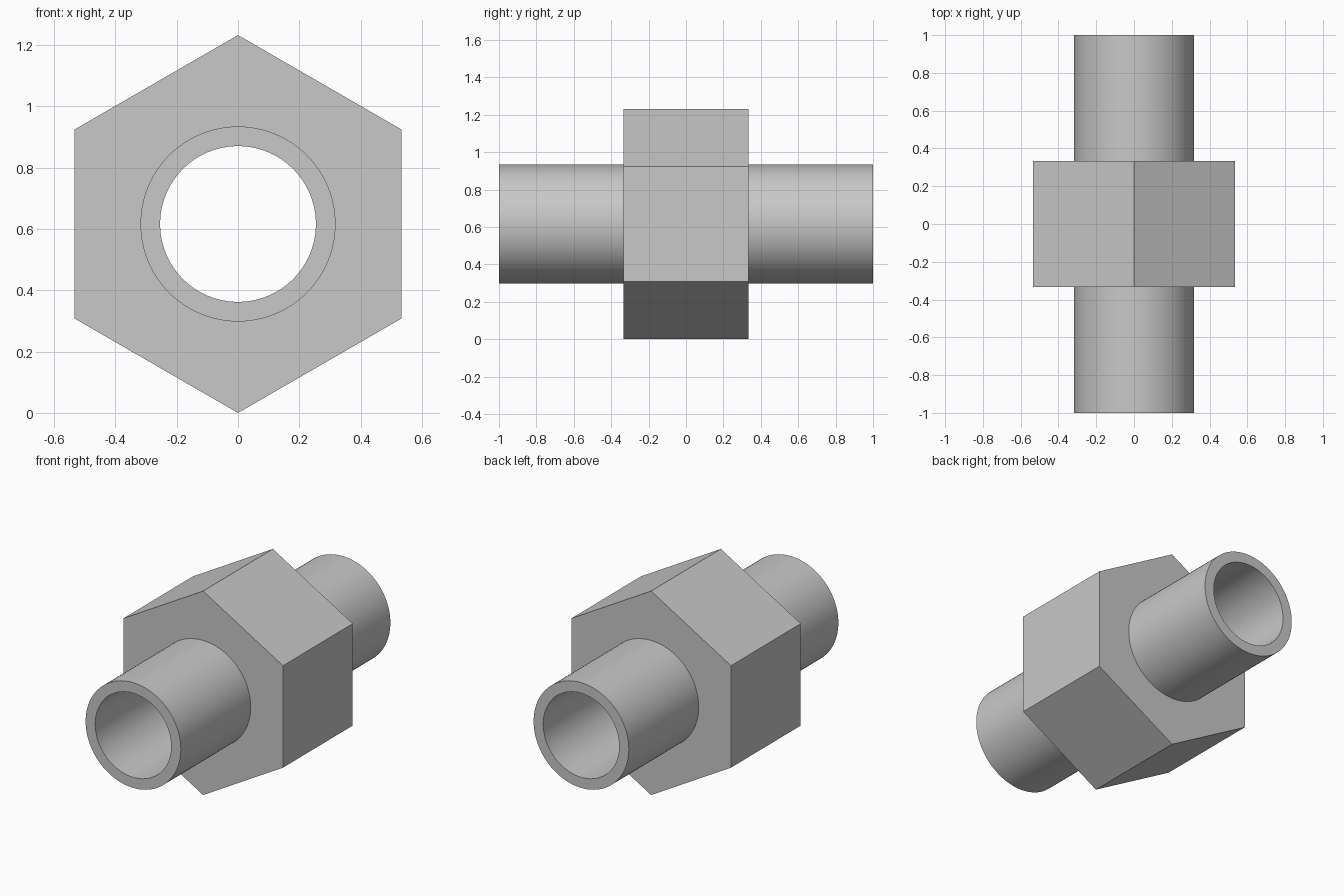
import bpy
import bmesh
from math import cos, pi, radians, sin

if "Cube" in bpy.data.objects:
    bpy.data.objects.remove(bpy.data.objects["Cube"], do_unlink=True)

SEGMENTS = 96
BORE, PIPE = 0.254, 0.318            # pipe radii
CORNER = 0.616                       # hexagon centre to corner
PIPE_END, NUT_END = 1.0, 0.333       # half lengths along y


def round_section(radius):
    return lambda angle: radius


def hex_section(angle):
    # Corners point straight up and down
    offset = (angle - pi / 2) % (pi / 3) - pi / 6
    return CORNER * cos(pi / 6) / cos(offset)


bore, pipe = round_section(BORE), round_section(PIPE)

# Closed outline from one bore end, over the outside, to the other
outline = [(bore, -PIPE_END), (pipe, -PIPE_END), (pipe, -NUT_END),
           (hex_section, -NUT_END), (hex_section, NUT_END),
           (pipe, NUT_END), (pipe, PIPE_END), (bore, PIPE_END)]

bm = bmesh.new()
rings = []
for section, y in outline:
    ring = []
    for i in range(SEGMENTS):
        a = 2 * pi * i / SEGMENTS
        r = section(a)
        ring.append(bm.verts.new((r * cos(a), y, CORNER + r * sin(a))))
    rings.append(ring)

# Skin neighbouring rings; the last closes back through the bore
for k, ring in enumerate(rings):
    following = rings[(k + 1) % len(rings)]
    for i in range(SEGMENTS):
        j = (i + 1) % SEGMENTS
        bm.faces.new((ring[i], ring[j], following[j], following[i]))
bmesh.ops.recalc_face_normals(bm, faces=bm.faces[:])

# Merge each side of the hexagon into one flat face
seams = [bm.edges.get((a, b)) for a, b in zip(rings[3], rings[4])]
flat_seams = [e for e in seams if e.calc_face_angle(0) < radians(1)]
bmesh.ops.dissolve_edges(bm, edges=flat_seams, use_verts=False)

mesh = bpy.data.meshes.new("hex_pipe_fitting")
bm.to_mesh(mesh)
bm.free()
fitting = bpy.data.objects.new("hex_pipe_fitting", mesh)
bpy.context.collection.objects.link(fitting)

# Plain grey metal
grey = bpy.data.materials.new("light_grey")
grey.use_nodes = True
colour = (0.58, 0.58, 0.58, 1)
grey.diffuse_color = colour
grey.node_tree.nodes["Principled BSDF"].inputs["Base Color"].default_value = colour
mesh.materials.append(grey)

# Round walls smooth, hexagon and rims crisp
bpy.ops.object.select_all(action="DESELECT")
fitting.select_set(True)
bpy.context.view_layer.objects.active = fitting
bpy.ops.object.shade_smooth_by_angle(angle=radians(30))
